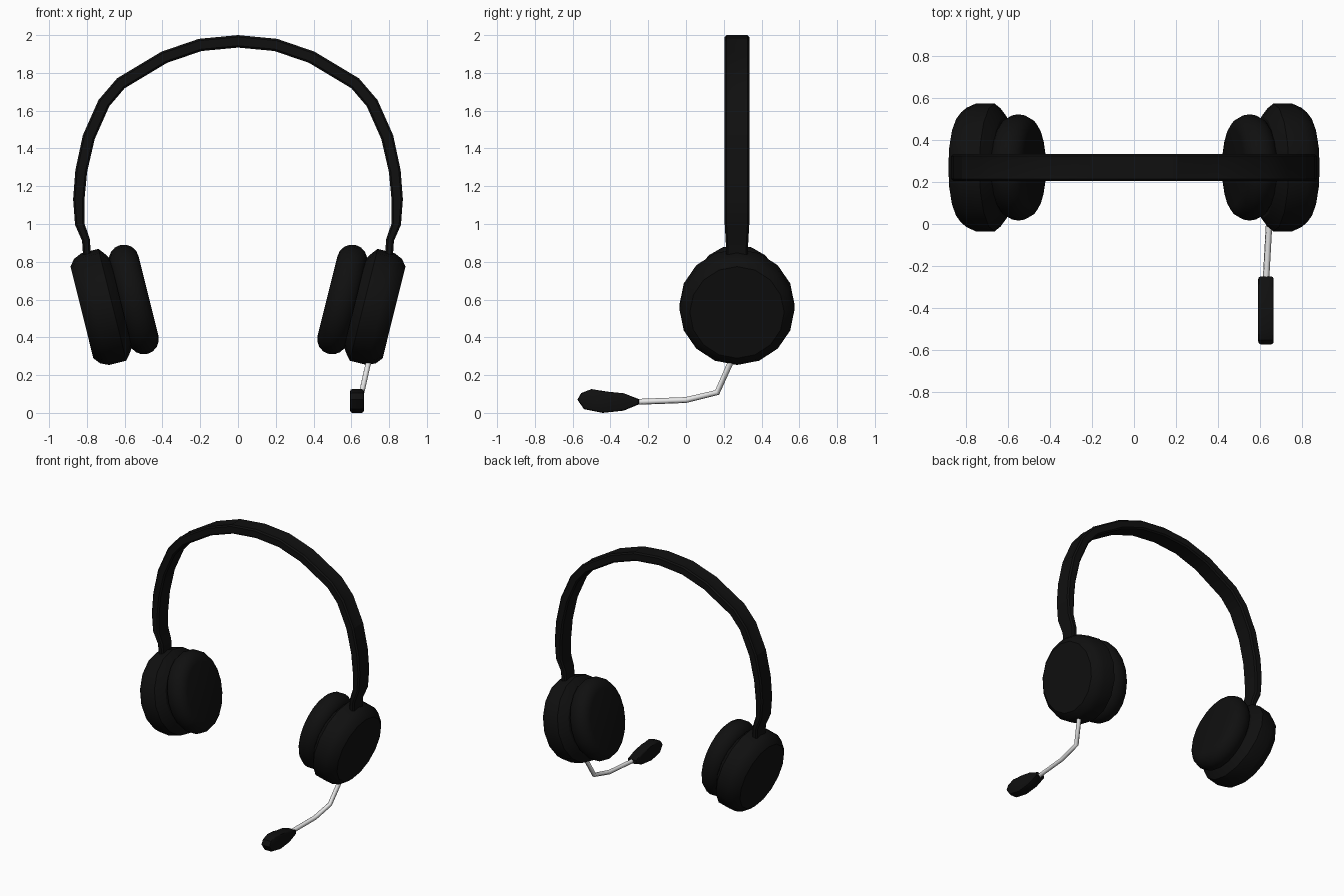
import bpy, bmesh, math
from mathutils import Vector

if "Cube" in bpy.data.objects:
    bpy.data.objects.remove(bpy.data.objects["Cube"])


def material(name, value):
    mat = bpy.data.materials.new(name)
    mat.use_nodes = True
    colour = (value, value, value, 1)
    mat.diffuse_color = colour
    mat.node_tree.nodes["Principled BSDF"].inputs["Base Color"].default_value = colour
    return mat


BLACK = material("matte black", 0.005)
SILVER = material("light grey", 0.8)
TILT = math.radians(14)
MID_Y = 0.27


def finish(name, bm, mat, angle=30):
    bmesh.ops.recalc_face_normals(bm, faces=bm.faces)
    mesh = bpy.data.meshes.new(name)
    bm.to_mesh(mesh)
    bm.free()
    mesh.materials.append(mat)
    obj = bpy.data.objects.new(name, mesh)
    bpy.context.collection.objects.link(obj)
    bpy.ops.object.select_all(action="DESELECT")
    obj.select_set(True)
    bpy.context.view_layer.objects.active = obj
    bpy.ops.object.shade_smooth_by_angle(angle=math.radians(angle))
    return obj


def skin(rings):
    """Join equal rings of points into a closed, capped tube."""
    bm = bmesh.new()
    loops = [[bm.verts.new(p) for p in ring] for ring in rings]
    n = len(loops[0])
    for a, b in zip(loops, loops[1:]):
        for i in range(n):
            j = (i + 1) % n
            bm.faces.new((a[i], a[j], b[j], b[i]))
    bm.faces.new(loops[0][::-1])
    bm.faces.new(loops[-1])
    return bm


def tilted_disc(name, side, profile, squash=1.0, segments=16, angle=30):
    """Lathe (offset, radius) pairs around the tilted ear axis."""
    out = Vector((math.cos(TILT), 0, -math.sin(TILT)))
    up = Vector((math.sin(TILT), 0, math.cos(TILT)))
    rings = []
    for offset, radius in profile:
        ring = []
        for i in range(segments):
            t = 2 * math.pi * i / segments
            p = out * offset + up * (0.716 + radius * math.sin(t))
            ring.append((side * p.x, MID_Y + squash * radius * math.cos(t), p.z))
        rings.append(ring)
    finish(name, skin(rings), BLACK, angle)


# Ear cups and padded cushions
housing = [(0.46, 0.24), (0.475, 0.265), (0.507, 0.305), (0.6, 0.305),
           (0.645, 0.285), (0.673, 0.25)]
cushion = [(0.39 + 0.08 * math.sin(t), 0.217 + 0.08 * math.cos(t))
           for t in [math.pi * (k / 8 - 0.5) for k in range(9)]]
for label, side in (("left", 1), ("right", -1)):
    tilted_disc(label + "_ear_cup", side, housing)
    tilted_disc(label + "_ear_cushion", side, cushion, 0.855, 20, 40)
    tilted_disc(label + "_cushion_mount", side, [(0.42, 0.2), (0.5, 0.2)])

# Headband: (x, z, thickness, width) from crown to ear, mirrored
half = [(0, 1.967, 0.066, 0.13), (0.2, 1.948, 0.066, 0.13), (0.39, 1.883, 0.066, 0.13),
        (0.62, 1.745, 0.066, 0.13), (0.71, 1.64, 0.066, 0.13), (0.79, 1.46, 0.066, 0.13),
        (0.83, 1.28, 0.063, 0.13), (0.843, 1.13, 0.06, 0.13), (0.838, 1.0, 0.05, 0.13),
        (0.805, 0.915, 0.042, 0.12), (0.797, 0.8, 0.042, 0.11)]
path = [(-x, z, t, w) for x, z, t, w in half[:0:-1]] + half
rings = []
for i, (x, z, t, w) in enumerate(path):
    before, after = path[max(i - 1, 0)], path[min(i + 1, len(path) - 1)]
    along = Vector((after[0] - before[0], 0, after[1] - before[1])).normalized()
    normal = Vector((-along.z, 0, along.x))
    c, b = Vector((x, MID_Y, z)), 0.01
    corners = [(t / 2, w / 2 - b), (t / 2 - b, w / 2), (b - t / 2, w / 2), (-t / 2, w / 2 - b),
               (-t / 2, b - w / 2), (b - t / 2, -w / 2), (t / 2 - b, -w / 2), (t / 2, b - w / 2)]
    rings.append([c + normal * u + Vector((0, v, 0)) for u, v in corners])
band = skin(rings)
# Shallow panels along both shoulders of the band
band.normal_update()
bmesh.ops.recalc_face_normals(band, faces=band.faces)
for side in (1, -1):
    panel = []
    for f in band.faces:
        m = f.calc_center_median()
        outward = f.normal.dot(Vector((m.x, 0, m.z - 1.1)))
        if (0.25 < m.x * side < 0.78 and m.z > 1.4 and outward > 0.2
                and abs(f.normal.y) < 0.1):
            panel.append(f)
    bmesh.ops.inset_region(band, faces=panel, thickness=0.016, depth=-0.003)
finish("headband", band, BLACK, 25)

# Microphone boom
boom = bpy.data.curves.new("microphone_boom", "CURVE")
boom.dimensions = "3D"
boom.bevel_depth = 0.016
boom.bevel_resolution = 1
boom.use_fill_caps = True
points = [(0.70, 0.255, 0.31), (0.655, 0.165, 0.108), (0.645, 0, 0.068), (0.63, -0.27, 0.058)]
spline = boom.splines.new("POLY")
spline.points.add(len(points) - 1)
for sp, p in zip(spline.points, points):
    sp.co = (*p, 1)
boom.materials.append(SILVER)
boom_obj = bpy.data.objects.new("microphone_boom", boom)
bpy.context.collection.objects.link(boom_obj)

# Microphone: side outline given a width, with softened edges
outline = [(-0.25, 0.073), (-0.33, 0.104), (-0.42, 0.113), (-0.5, 0.126), (-0.555, 0.105),
           (-0.575, 0.07), (-0.54, 0.02), (-0.44, 0), (-0.33, 0.012), (-0.25, 0.045)]
mic = skin([[(0.63 + s * 0.037, y, z) for y, z in outline] for s in (-1, 1)])
rims = [e for e in mic.edges if abs(e.verts[0].co.x - e.verts[1].co.x) < 0.001]
bmesh.ops.bevel(mic, geom=rims, offset=0.012, segments=2, affect="EDGES", profile=0.5)
finish("microphone", mic, BLACK, 30)
